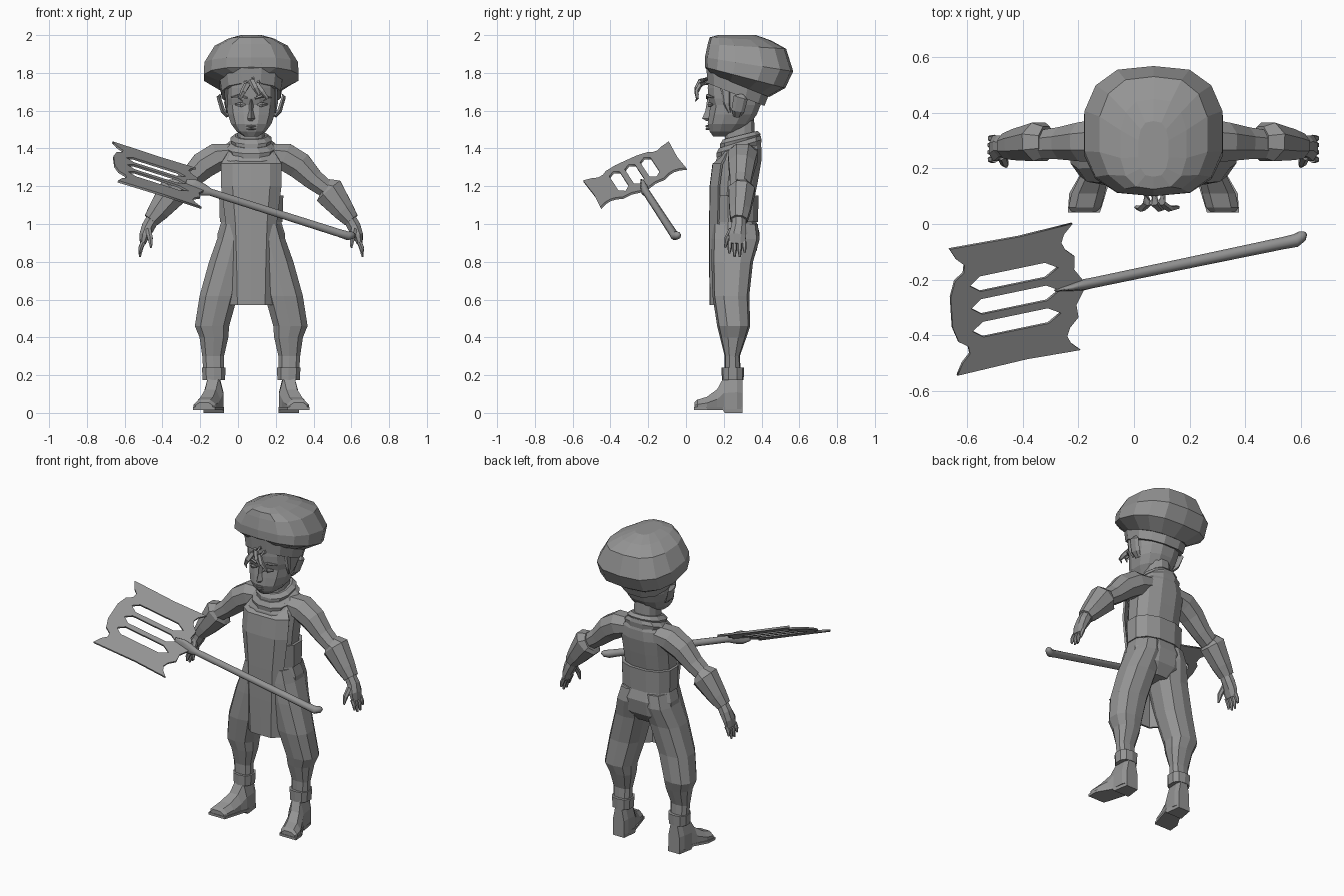
import bpy, bmesh, math
from mathutils import Vector, Matrix

CX = 0.07  # middle of the figure
grey = bpy.data.materials.new("plain_grey")
grey.diffuse_color = (0.3, 0.3, 0.3, 1)


def add_mesh(name, rings, closed=True, smooth=False):
    """Skin a list of point rings and cap the ends."""
    bm = bmesh.new()
    vs = [[bm.verts.new(p) for p in r] for r in rings]
    n = len(rings[0])
    for a, b in zip(vs, vs[1:]):
        for i in range(n if closed else n - 1):
            j = (i + 1) % n
            bm.faces.new((a[i], a[j], b[j], b[i]))
    if closed:
        bm.faces.new(vs[0][::-1])
        bm.faces.new(vs[-1])
    bmesh.ops.recalc_face_normals(bm, faces=bm.faces)
    me = bpy.data.meshes.new(name)
    bm.to_mesh(me)
    bm.free()
    me.materials.append(grey)
    ob = bpy.data.objects.new(name, me)
    bpy.context.collection.objects.link(ob)
    if smooth:
        me.shade_smooth()
    return ob


def ring(z, hw, yf, yb, cx=CX, tilt=0, n=12, sq=0.85):
    """Horizontal rounded ring; tilt slopes it from front to back."""
    pts, ym = [], (yf + yb) / 2
    for i in range(n):
        t = 2 * math.pi * (i + 0.5) / n
        c, s = math.cos(t), math.sin(t)
        k = 1 / max(math.cos(math.pi / n), 0.1)
        x = math.copysign(abs(c) ** sq, c) * hw * k ** 0.5
        y = max(-1, min(1, math.copysign(abs(s) ** sq, s) * k)) * (yb - yf) / 2
        pts.append(Vector((cx + x, ym + y, z + tilt * y)))
    return pts


def loft(name, rows, **kw):
    return add_mesh(name, [ring(*r, **kw) for r in rows])


def tube(name, path, radii, n=8, smooth=False):
    """Sweep an ellipse (in-plane, across) along a path."""
    P = [Vector(p) for p in path]
    rings = []
    for i, p in enumerate(P):
        d = (P[min(i + 1, len(P) - 1)] - P[max(i - 1, 0)]).normalized()
        ref = Vector((0, 1, 0)) if abs(d.y) < 0.8 else Vector((0, 0, 1))
        a = d.cross(ref).normalized()
        b = a.cross(d)
        ra, rb = radii[i]
        rings.append([p + a * ra * math.cos(2 * math.pi * (k + .5) / n)
                      + b * rb * math.sin(2 * math.pi * (k + .5) / n) for k in range(n)])
    return add_mesh(name, rings, smooth=smooth)


# Torso, waistband, hips
loft("torso", [(0.98, .155, .15, .365), (1.12, .155, .14, .36), (1.25, .16, .145, .385),
               (1.34, .165, .16, .40), (1.40, .14, .19, .40), (1.44, .09, .22, .39)])
loft("waistband", [(1.01, .168, .145, .38), (1.15, .172, .14, .385)])
loft("hips", [(.80, .10, .17, .33), (.86, .185, .145, .375), (.95, .18, .14, .39), (1.02, .158, .145, .37)])

# Neck and scarf collar
loft("neck", [(1.38, .075, .21, .37), (1.56, .07, .2, .36)])
loft("collar_lower", [(1.37, .12, .165, .395), (1.41, .135, .16, .40), (1.435, .105, .175, .395)], tilt=.3)
loft("collar_upper", [(1.42, .10, .18, .385), (1.45, .11, .18, .395), (1.47, .085, .195, .38)], tilt=.25)

# Apron: a sheet bowed around the front
rows = [(.57, .118, .125), (.80, .125, .122), (1.0, .135, .122), (1.2, .16, .125), (1.32, .16, .14), (1.385, .12, .175)]
apron = add_mesh("apron", [[(CX + hw * f, y + .045 * max(0, abs(f) - .6) / .4, z - (.045 if z > 1.35 and abs(f) < .7 else 0))
                            for f in (-1, -.62, 0, .62, 1)] for z, hw, y in rows], closed=False)
sol = apron.modifiers.new("thickness", 'SOLIDIFY')
sol.thickness = .012

# Head
loft("head", [(1.462, .035, .145, .21), (1.49, .078, .125, .29), (1.53, .108, .115, .34), (1.58, .125, .122, .375),
              (1.63, .132, .13, .395), (1.665, .134, .118, .40), (1.72, .134, .115, .405), (1.80, .13, .12, .41)])
add_mesh("nose", [[(CX - w, .135, z), (CX, y, z), (CX + w, .135, z)]
                  for z, w, y in ((1.545, .026, .11), (1.558, .03, .085), (1.60, .015, .103), (1.66, .012, .112))])
for nm, z, w in (("upper_lip", 1.517, .036), ("lower_lip", 1.503, .028)):
    tube(nm, [(CX - w, .128, z), (CX, .11, z), (CX + w, .128, z)], [(.003, .004), (.007, .008), (.003, .004)], 6)

# Hat: tilted band and floppy crown
loft("hat_band", [(1.685, .158, .115, .415), (1.78, .172, .105, .45)], tilt=-.4)
hat = [(1.735, .165, .125, .44, -.40), (1.775, .252, .10, .525, -.26), (1.845, .25, .10, .568, -.16),
       (1.94, .195, .115, .53, -.06), (1.98, .12, .125, .45, -.05), (2.0, .055, .17, .37, 0)]
add_mesh("hat_crown", [ring(z, hw, yf, yb, tilt=t, n=14, sq=.8) for z, hw, yf, yb, t in hat])

# Forehead curls
for i, (dx, z0, sw) in enumerate(((-.03, 1.75, -.03), (.01, 1.77, .03), (.04, 1.75, .045))):
    tube("hair_curl_%d" % i, [(CX + dx, .12, z0), (CX + dx - sw * .3, .075, z0 - .012),
                              (CX + dx + sw * .4, .055, z0 - .05), (CX + dx + sw, .06, z0 - .085),
                              (CX + dx + sw * .5, .05, z0 - .10)],
         [(.012, .014), (.018, .014), (.016, .012), (.01, .008), (.002, .002)], 5)

for s, side in ((1, "left"), (-1, "right")):
    X = lambda d: CX + s * d
    # Ear, eye, brow, sideburn
    tube(side + "_ear", [(X(.125), .27, 1.57), (X(.15), .275, 1.60), (X(.172), .29, 1.67), (X(.165), .30, 1.685)],
         [(.01, .02), (.014, .035), (.012, .038), (.003, .01)], 6)
    tube(side + "_eye", [(X(.03), .124, 1.63), (X(.055), .122, 1.632), (X(.085), .14, 1.632)],
         [(.005, .004), (.015, .008), (.005, .004)], 6)
    tube(side + "_brow", [(X(.02), .112, 1.665), (X(.06), .113, 1.68), (X(.105), .145, 1.67)],
         [(.006, .006), (.009, .008), (.004, .005)], 5)
    tube(side + "_sideburn", [(X(.13), .21, 1.72), (X(.133), .215, 1.64), (X(.128), .23, 1.59)],
         [(.01, .03), (.01, .02), (.004, .006)], 5)

    # Baggy trouser leg, ankle cuff
    leg = [(1.0, .155, .01, .14, .38), (.92, .182, .005, .135, .39), (.80, .225, .018, .135, .355),
           (.62, .275, .07, .14, .335), (.46, .30, .115, .165, .34), (.40, .275, .12, .18, .32),
           (.30, .26, .143, .205, .285), (.22, .255, .145, .205, .29)]
    add_mesh(side + "_trouser_leg", [ring(z, (o - i) / 2, yf, yb, cx=X((o + i) / 2), n=10)
                                     for z, o, i, yf, yb in leg])
    loft(side + "_ankle_cuff", [(.175, .06, .19, .305), (.24, .064, .188, .308)], cx=X(.198), n=10)

    # Boot: sections from heel to toe, toes turned out
    def section(d, y, w, z0, z1):
        return [(X(d - w), y, z0), (X(d + w), y, z0), (X(d + w), y, (z0 + z1) / 2), (X(d + w * .55), y, z1),
                (X(d - w * .55), y, z1), (X(d - w), y, (z0 + z1) / 2)]
    add_mesh(side + "_boot", [section(*r) for r in (
        (.195, .30, .038, .02, .19), (.197, .27, .05, .02, .20), (.20, .20, .052, .02, .19), (.215, .165, .052, .02, .125),
        (.235, .11, .06, .02, .085), (.247, .06, .058, .02, .07), (.25, .045, .045, .025, .055))])
    add_mesh(side + "_sole", [[(X(d - w), y, 0.015 if y < .2 else 0), (X(d + w), y, 0.015 if y < .2 else 0),
                               (X(d + w), y, .03), (X(d - w), y, .03)]
                              for d, y, w in ((.195, .30, .04), (.198, .205, .054), (.2, .195, .054),
                                              (.237, .11, .066), (.25, .042, .058))])

    # Arm, flared gauntlet
    tube(side + "_upper_arm", [(X(.10), .30, 1.37), (X(.18), .30, 1.355), (X(.255), .295, 1.31), (X(.33), .29, 1.235),
                               (X(.41), .285, 1.175)],
         [(.06, .085), (.08, .085), (.078, .075), (.06, .062), (.05, .055)])
    tube(side + "_gauntlet", [(X(.385), .295, 1.19), (X(.41), .295, 1.175), (X(.49), .285, 1.07), (X(.53), .28, 1.02)],
         [(.06, .06), (.088, .075), (.062, .06), (.045, .048)], 8)
    # Hand
    tube(side + "_palm", [(X(.515), .28, 1.04), (X(.545), .28, .985), (X(.565), .272, .94), (X(.575), .27, .895)],
         [(.036, .038), (.038, .042), (.03, .05), (.016, .045)], 8)
    for i, (y, tip) in enumerate(((.232, .845), (.258, .825), (.284, .825), (.308, .85))):
        tube("%s_finger_%d" % (side, i), [(X(.572), y, .905), (X(.585), y, (.905 + tip) / 2), (X(.59), y + (y - .27) * .1, tip)],
             [(.014, .013), (.013, .012), (.006, .006)], 6)
    tube(side + "_thumb", [(X(.545), .245, .97), (X(.535), .218, .925), (X(.53), .207, .875)],
         [(.018, .018), (.016, .014), (.006, .006)], 6)

# Giant spatula: blade frame with u running along the handle, v across
U = Vector((-.935, -.195, .297)).normalized()
V = Vector((-.08, .90, .42))
V = (V - U * V.dot(U)).normalized()
N = U.cross(V)
M = Vector((-.213, -.225, 1.19))
frame = Matrix.Translation(M) @ Matrix((U, V, N)).transposed().to_4x4()

half = [(-.03, .022), (0, .07), (-.005, .12), (.03, .155), (.042, .185), (.03, .215), (-.005, .25),
        (.2, .242), (.468, .25), (.445, .205), (.415, .175), (.42, .145), (.455, .12), (.475, .06)]
outline = half + [(u, -v) for u, v in reversed(half)]
slots = [[(.06, c), (.11, c + .03), (.36, c + .03), (.40, c), (.36, c - .03), (.11, c - .03)] for c in (-.09, 0, .09)]
cu = bpy.data.curves.new("spatula_blade", 'CURVE')
cu.dimensions, cu.fill_mode, cu.extrude = '2D', 'BOTH', .006
for loop in [outline] + slots:
    sp = cu.splines.new('POLY')
    sp.points.add(len(loop) - 1)
    for p, (u, v) in zip(sp.points, loop):
        p.co = (u, v, 0, 1)
    sp.use_cyclic_u = True
cu.materials.append(grey)
blade = bpy.data.objects.new("spatula_blade", cu)
bpy.context.collection.objects.link(blade)
blade.matrix_world = frame
bpy.context.view_layer.objects.active = blade
blade.select_set(True)
bpy.ops.object.convert(target='MESH')

# Handle with flared neck and hooked rounded end
hp = [(.07, 0, 0), (.02, 0, 0), (-.03, 0, 0), (-.07, 0, 0), (-.45, 0, 0), (-.80, 0, 0), (-.85, 0, 0), (-.875, .015, -.005), (-.885, .025, -.01)]
hr = [(.004, .03), (.012, .042), (.02, .034), (.019, .02), (.02, .021), (.022, .022), (.024, .024), (.02, .02), (.008, .008)]
tube("spatula_handle", [frame @ Vector(p) for p in hp], [(b, a) for a, b in hr], 10, smooth=True)
